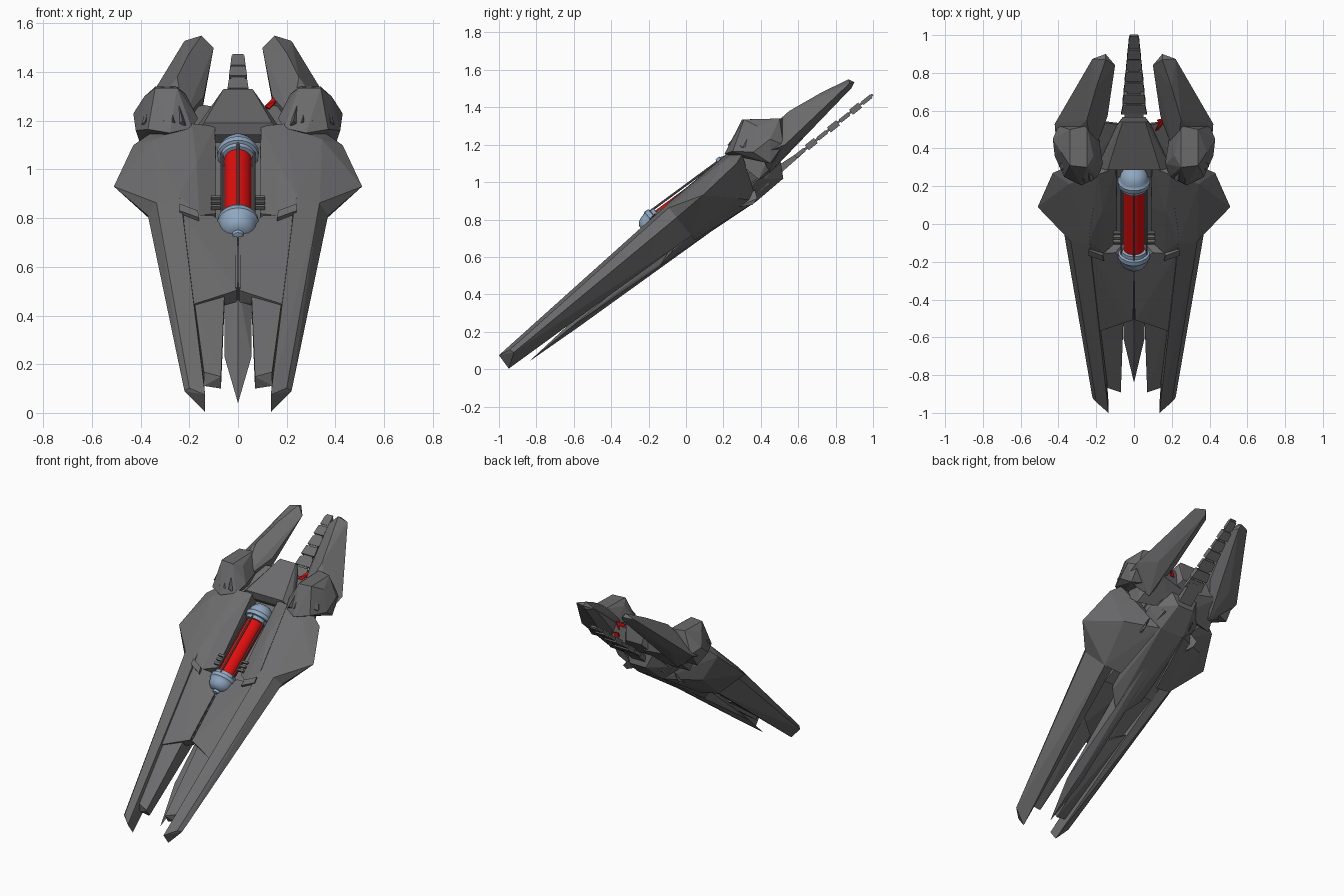
import bpy, bmesh, math
from mathutils import Vector

# Ship frame: x across, u along the hull, n off the deck (hull pitched up)
A = math.radians(38.66)
U = Vector((0, math.cos(A), math.sin(A)))
N = Vector((0, -math.sin(A), math.cos(A)))
C = Vector((0, 0, 0.78))


def L(x, u, n):
    return C + Vector((x, 0, 0)) + U * u + N * n


def W(x, y, z):
    """World point expressed in the ship frame."""
    d = Vector((0, y, z)) - C
    return (x, d.dot(U), d.dot(N))


def material(name, col):
    m = bpy.data.materials.new(name)
    m.diffuse_color = (*col, 1)
    return m


GREY = material("hull_grey", (0.15, 0.15, 0.155))
RED = material("glowing_red", (0.75, 0.004, 0.004))
BLUE = material("steel_blue", (0.28, 0.39, 0.53))


def finish(name, bm, mat, smooth=False):
    bmesh.ops.recalc_face_normals(bm, faces=bm.faces)
    me = bpy.data.meshes.new(name)
    bm.to_mesh(me)
    bm.free()
    me.materials.append(mat)
    ob = bpy.data.objects.new(name, me)
    bpy.context.collection.objects.link(ob)
    if smooth:
        bpy.ops.object.select_all(action='DESELECT')
        ob.select_set(True)
        bpy.context.view_layer.objects.active = ob
        bpy.ops.object.shade_smooth_by_angle(angle=math.radians(35))
    return ob


def solid(name, groups, mat=GREY, sides=(1, -1)):
    """Faceted convex blocks, optionally mirrored across x."""
    bm = bmesh.new()
    for pts in groups:
        for s in sides:
            vs = [bm.verts.new(L(s * p[0], p[1], p[2])) for p in pts]
            r = bmesh.ops.convex_hull(bm, input=vs)
            junk = {v for v in r["geom_interior"] + r["geom_unused"]
                    if isinstance(v, bmesh.types.BMVert)}
            if junk:
                bmesh.ops.delete(bm, geom=list(junk), context='VERTS')
    bmesh.ops.dissolve_limit(bm, angle_limit=0.02, verts=bm.verts, edges=bm.edges)
    return finish(name, bm, mat)


def box(x0, x1, u0, u1, n0, n1):
    return [(x, u, n) for x in (x0, x1) for u in (u0, u1) for n in (n0, n1)]


def both(pts):
    return pts + [(-x, u, n) for x, u, n in pts]


def lathe(name, prof, mat, x0=0, h=0, seg=24):
    """Revolve (radius, u) pairs round the capsule axis, which dips towards the neck."""
    bm = bmesh.new()
    rings = []
    for r, u in prof:
        n0 = .102 + h - (u + .145) * .04
        rings.append([bm.verts.new(L(x0 + r * math.cos(k * math.tau / seg), u,
                                     n0 + r * math.sin(k * math.tau / seg)))
                      for k in range(seg)])
    for a, b in zip(rings, rings[1:]):
        for k in range(seg):
            bm.faces.new((a[k], a[(k + 1) % seg], b[(k + 1) % seg], b[k]))
    bm.faces.new(rings[0])
    bm.faces.new(rings[-1])
    return finish(name, bm, mat, True)


# Long outer prongs, with a slim raised panel on the deck
solid("outer_prong", [[
    (.135, -1.222, .074), (.22, -1.15, .036), (.135, -1.225, -.015), (.2, -1.16, .06),
    (.235, -.02, .142), (.335, -.02, .122), (.37, -.02, .055), (.27, -.02, -.07),
    (.2, -.02, -.06)]])

# Wide side blades
solid("side_blade", [[
    (.37, -.02, .055), (.51, .164, .061), (.43, .411, .081), (.36, .465, .1),
    (.235, -.02, .142), (.335, -.02, .122), (.345, .38, .136), (.19, .45, .153),
    (.27, -.02, -.07), (.15, -.02, -.1), (.1, .37, -.144), (.32, .3, -.07)]])

# Inner prongs and the split lower deck
solid("inner_prong", [[
    (.07, -1.09, .064), (.14, -1.06, .064), (.07, -1.096, .006), (.14, -1.09, .015),
    (.055, -.56, .088), (.185, -.56, .092), (.055, -.5, -.03), (.175, -.4, -.04)]])
solid("lower_deck", [[
    (.006, -.57, .102), (.055, -.57, .102), (.19, -.655, .094), (.225, -.1, .128),
    (.1, -.1, .118), (.006, -.2, .108), (.006, -.57, .04), (.055, -.57, .04),
    (.19, -.64, .03), (.225, -.1, -.05), (.006, -.1, -.05), (.006, -.17, .06)]])
solid("deck_rail", [box(.003, .01, -.56, -.2, .04, .11)])

# Central keel spike
solid("keel_spike", [both([
    (0, -1.1185, -.053), (.055, -.82, -.05), (0, -.82, -.03), (0, -.8, -.074),
    (.055, -.5, -.06), (0, -.4, .0), (.06, 0, -.03), (.03, .2, -.125)])], sides=(1,))

# Body: capsule bay floor, bay rims, neck and belly
solid("bay_floor", [both([
    (.2, -.12, .05), (.2, .48, .05), (.2, -.12, -.06), (.12, .48, -.12)])], sides=(1,))
solid("bay_rim", [[
    (.09, -.05, .09), (.16, -.1, .12), (.235, -.1, .128), (.24, 0, .145),
    (.17, .2, .15), (.19, .46, .155), (.095, .48, .125), (.09, .2, .11), (.09, -.05, 0),
    (.235, -.1, 0), (.19, .46, 0), (.09, .48, 0)],
    [(.16, -.14, .14), (.24, -.1, .145), (.165, -.1, .145), (.24, -.06, .15),
     (.16, -.14, .04), (.24, -.1, .04), (.165, -.1, .04), (.24, -.06, .04)]])
solid("neck", [both([
    (.06, .766, .092), (.075, .75, .07), (.14, .48, .143), (.04, .5, .123),
    (.19, .46, .1), (.17, .48, -.08), (.04, .5, 0), (.06, .7, -.03)])], sides=(1,))
solid("belly", [both([
    (.09, .372, -.144), (.06, .556, -.138), (.12, -.15, -.07), (.04, -.25, -.09),
    (.2, .45, -.06), (.1, .6, -.06), (.16, 0, 0)])], sides=(1,))
solid("wing_root", [[
    (.04, .5, .05), (.3, .42, .09), (.3, .66, .05), (.14, .72, .045), (.05, .7, .04),
    (.04, .5, -.08), (.3, .45, -.06), (.25, .68, -.04), (.05, .64, -.05)]])
solid("belly_fin", [
    [(.17, .26, -.1), (.19, .26, -.1), (.17, .4, -.09), (.2, .34, -.145), (.21, .38, -.135)]])

# Swept rear wings
solid("rear_wing", [[
    (.15, 1.16, .058), (.22, 1.15, .038), (.1, 1.106, .037), (.15, 1.174, .027),
    (.14, 1.144, .012), (.2, 1.0, .094), (.25, .805, .124), (.42, .676, -.003),
    (.14, .77, .05), (.145, .76, .0), (.41, .54, .04), (.25, .52, -.07),
    (.3, .744, -.031), (.22, .55, .11)]])

# Faceted shoulder domes with claw ridges
solid("shoulder", [[W(*p) for p in (
    (.25, .3, 1.335), (.34, .31, 1.335), (.25, .52, 1.34), (.34, .5, 1.34),
    (.215, .36, 1.31), (.385, .38, 1.3), (.165, .32, 1.21), (.19, .48, 1.24),
    (.42, .36, 1.16), (.43, .45, 1.23), (.4, .52, 1.2), (.28, .205, 1.15),
    (.37, .25, 1.165), (.19, .25, 1.17), (.22, .5, 1.13), (.4, .45, 1.1))]])
claws = []
for i in range(5):
    x = .225 + .038 * i
    y = .215 + .012 * abs(i - 1.5) + .012 * i
    claws.append([W(*p) for p in (
        (x - .012, y + .005, 1.18), (x + .02, y + .01, 1.185), (x + .003, y - .01, 1.2),
        (x * .7 + .095, y + .075, 1.31), (x, y + .07, 1.2))])
solid("shoulder_claw", claws)

# Segmented tail
tail = [both([(.05, .5, -.11), (.05, .72, -.1), (.05, .5, -.06), (.05, .72, -.08)])]
for i in range(7):
    u, w = .68 + .076 * i, .068 - .0062 * i
    t = .017 if i % 2 else .011
    tail.append(both([(w, u, -.088 + t), (w, u, -.088 - t), (w * .86, u + .062, -.088 + t),
                      (w * .86, u + .062, -.088 - t)]))
tail.append(both([(.046, .6, -.082), (.046, .6, -.096), (.022, 1.21, -.08),
                  (.022, 1.21, -.092)]))
solid("tail", tail, sides=(1,))

# Capsule: red tube, stepped domed ends, cage rods and clamps
lathe("capsule_tube", [(.056, -.13), (.056, .33)], RED)
dome = [(.058, 0), (.07, .002), (.072, .022), (.084, .026), (.086, .05), (.08, .056),
        (.076, .066), (.073, .082), (.062, .102), (.045, .118), (.022, .127), (.004, .13)]
lathe("capsule_upper_cap", [(r, .31 + h) for r, h in dome], BLUE)
lathe("capsule_lower_cap", [(r, -.085 - h) for r, h in dome[:-2]]
      + [(.024, -.207), (.022, -.222), (.006, -.228)], BLUE)
for k in range(5):
    a = math.radians(18 + 72 * k)
    lathe("cage_rod", [(.006, -.12), (.006, .34)], GREY, .069 * math.cos(a),
          .069 * math.sin(a), 8)
solid("capsule_clamp", [box(.066, .11, u, u + .014, .1, .118) for u in (-.04, -.01, .02)])

# Small exposed red panels on one side
solid("red_panel", [
    [W(*p) for p in ((.11, .49, 1.26), (.13, .5, 1.25), (.16, .54, 1.285),
                     (.145, .55, 1.295), (.13, .54, 1.235))],
    [W(*p) for p in ((.12, .55, 1.19), (.15, .555, 1.19), (.13, .555, 1.22),
                     (.16, .56, 1.22), (.14, .52, 1.21))]], RED, sides=(1,))
